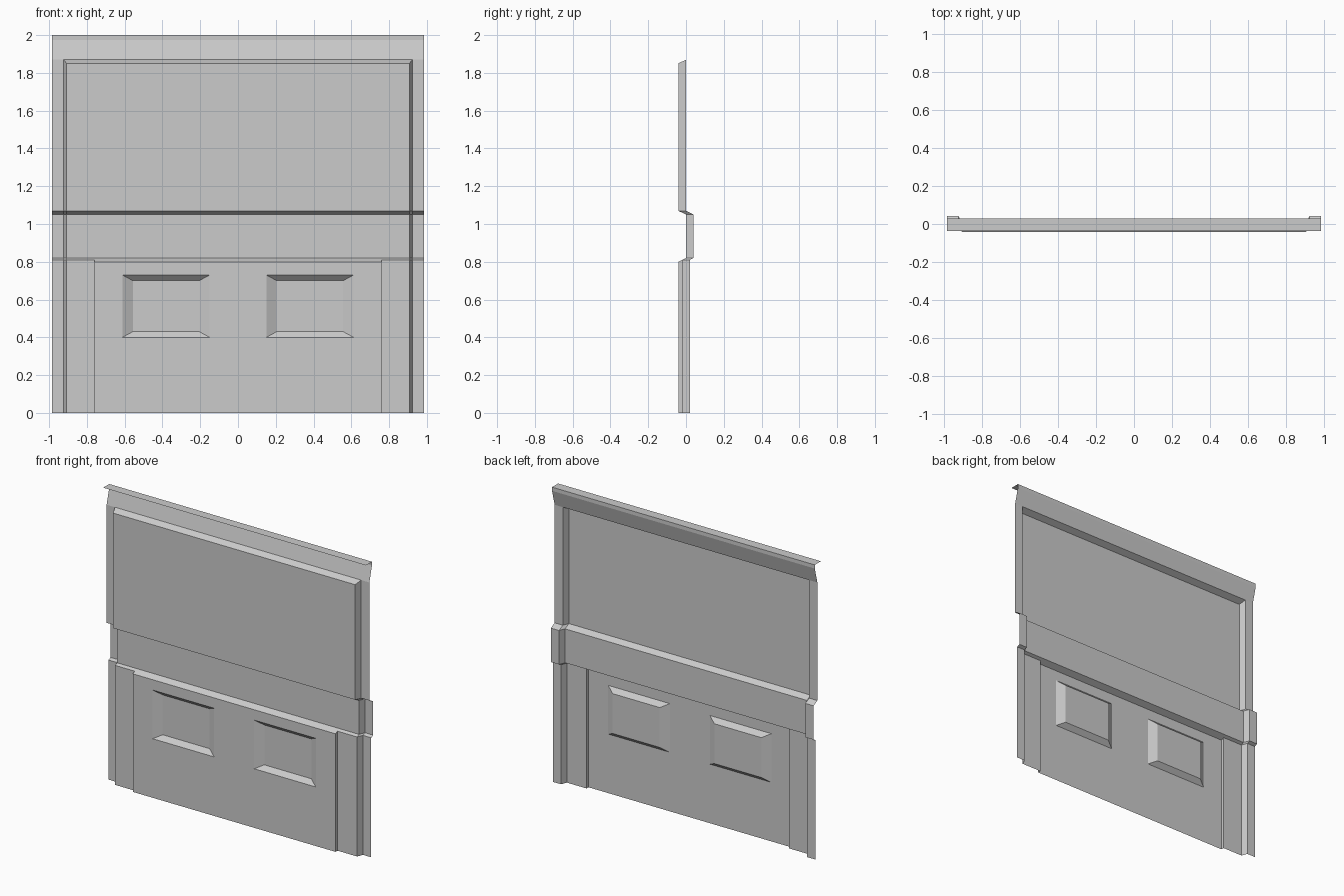
import bpy, bmesh

if "Cube" in bpy.data.objects:
    bpy.data.objects.remove(bpy.data.objects["Cube"])


def make_object(name, bm):
    bmesh.ops.remove_doubles(bm, verts=bm.verts, dist=0.0005)
    bmesh.ops.dissolve_degenerate(bm, edges=bm.edges, dist=0.0002)
    mesh = bpy.data.meshes.new(name)
    bm.to_mesh(mesh)
    bm.free()
    obj = bpy.data.objects.new(name, mesh)
    bpy.context.collection.objects.link(obj)
    return obj


def quad(bm, pts):
    return bm.faces.new([bm.verts.new(p) for p in pts])


W, X_OUT, X_IN, X_MID = 0.985, 0.923, 0.907, 0.76
F, B = -0.041, 0.041          # front and back depth limits


# Each row: (y, z) of centre, of inner side strip, of outer flange, and bevel x
def row(centre, strip, flange, x_bevel=X_IN):
    half = [(X_MID, *centre), (X_MID, *strip), (x_bevel, *strip),
            (X_OUT, *flange), (W, *flange)]
    return [(-x, y, z) for x, y, z in reversed(half)] + half


def flat(y, z, x_bevel=X_OUT):
    return row((y, z), (y, z), (y, z), x_bevel)


rows = [
    row((F, 0), (-0.02, 0), (0.02, 0)),                  # lower section
    row((F, 0.80), (-0.02, 0.81), (0.02, 0.81)),
    row((0, 0.82), (0, 0.82), (B, 0.82)),                # recessed belt
    row((0, 1.05), (0, 1.05), (B, 1.05)),
    row((F, 1.07), (F, 1.07), (0, 1.07)),                # raised upper panel
    row((F, 1.85), (F, 1.85), (0, 1.87)),
    flat(0, 1.87),                                       # leaning header
    flat(0.028, 1.975),
    flat(0.028, 2.0),                                    # top lip
    flat(-0.037, 2.0),
]

# Folded sheet shell
bm = bmesh.new()
for r, (lo, hi) in enumerate(zip(rows, rows[1:])):
    for i in range(len(lo) - 1):
        if r == 0 and i == 4:
            continue                                     # left for the pocket panel
        quad(bm, (lo[i], lo[i + 1], hi[i + 1], hi[i]))
make_object("wall_shell", bm)

# Lower centre panel with two bevelled pockets
bm = bmesh.new()
xs = [-X_MID, -0.612, -0.15, 0.15, 0.612, X_MID]
zs = [0, 0.40, 0.73, 0.80]
depth, inset_x, inset_z = 0.03, 0.055, 0.03
for i, (x0, x1) in enumerate(zip(xs, xs[1:])):
    for j, (z0, z1) in enumerate(zip(zs, zs[1:])):
        outer = [(x0, F, z0), (x1, F, z0), (x1, F, z1), (x0, F, z1)]
        if j == 1 and i in (1, 3):
            a, b, c, d = x0 + inset_x, x1 - inset_x, z0 + inset_z, z1 - inset_z
            y = F + depth
            inner = [(a, y, c), (b, y, c), (b, y, d), (a, y, d)]
            for k in range(4):
                n = (k + 1) % 4
                quad(bm, (outer[k], outer[n], inner[n], inner[k]))
            quad(bm, inner)
        else:
            quad(bm, outer)
make_object("lower_pocket_panel", bm)
